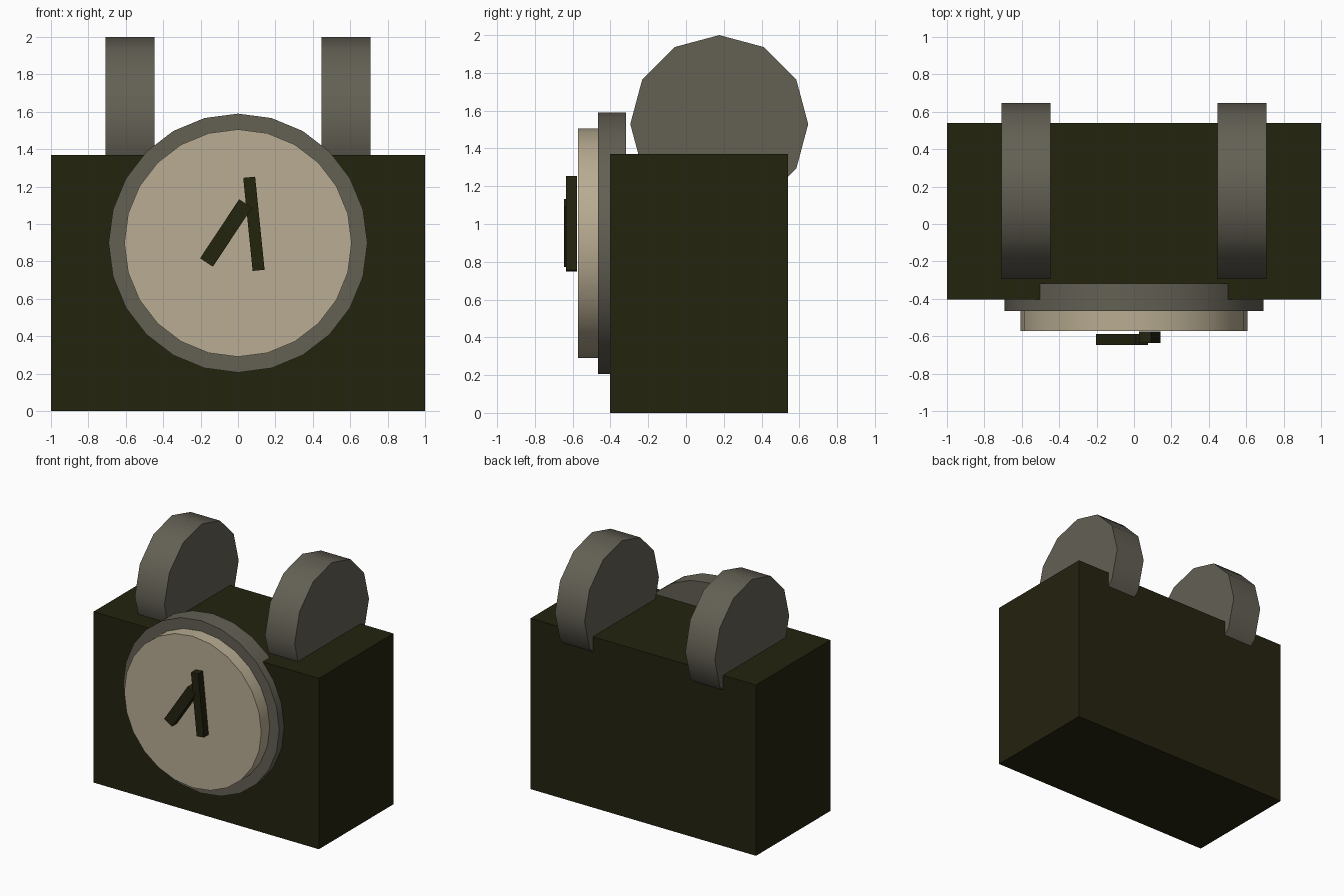
import bpy, math

if "Cube" in bpy.data.objects:
    bpy.data.objects.remove(bpy.data.objects["Cube"])


def linear(c):
    c /= 255
    return c / 12.92 if c <= 0.04045 else ((c + 0.055) / 1.055) ** 2.4


def material(name, rgb):
    m = bpy.data.materials.new(name)
    m.diffuse_color = (*[linear(c) for c in rgb], 1)
    m.use_nodes = True
    m.node_tree.nodes["Principled BSDF"].inputs["Base Color"].default_value = m.diffuse_color
    return m


DARK = material("dark_olive", (36, 35, 15))
GREY = material("warm_grey", (99, 96, 84))
CREAM = material("cream", (184, 172, 146))


def box(name, center, size, mat, tilt=0):
    bpy.ops.mesh.primitive_cube_add(size=1, location=center,
                                    rotation=(0, math.radians(tilt), 0))
    o = bpy.context.object
    o.name = name
    o.scale = size
    o.data.materials.append(mat)
    return o


def disc(name, center, radius, depth, sides, rotation, mat):
    bpy.ops.mesh.primitive_cylinder_add(vertices=sides, radius=radius, depth=depth,
                                        location=center, rotation=rotation)
    o = bpy.context.object
    o.name = name
    o.data.materials.append(mat)
    bpy.ops.object.shade_smooth_by_angle(angle=math.radians(35))
    return o


# Case
box("clock_case", (0, 0.069, 0.685), (2, 0.944, 1.37), DARK)

# Bells on top, sunk into the case
for side, label in ((-1, "left"), (1, "right")):
    disc(label + "_bell", (side * 0.578, 0.176, 1.529), 0.471, 0.262, 12,
         (0, math.pi / 2, 0), GREY)

# Dial rim and raised face
FRONT = (math.pi / 2, 0, 0)
disc("dial_rim", (0, -0.392, 0.898), 0.692, 0.148, 24, FRONT, GREY)
disc("dial_face", (0, -0.498, 0.898), 0.608, 0.15, 24, FRONT, CREAM)

# Hands
box("long_hand", (0.085, -0.606, 1.001), (0.064, 0.06, 0.50), DARK, -5.8)
box("short_hand", (-0.064, -0.617, 0.952), (0.082, 0.06, 0.378), DARK, 33.5)
